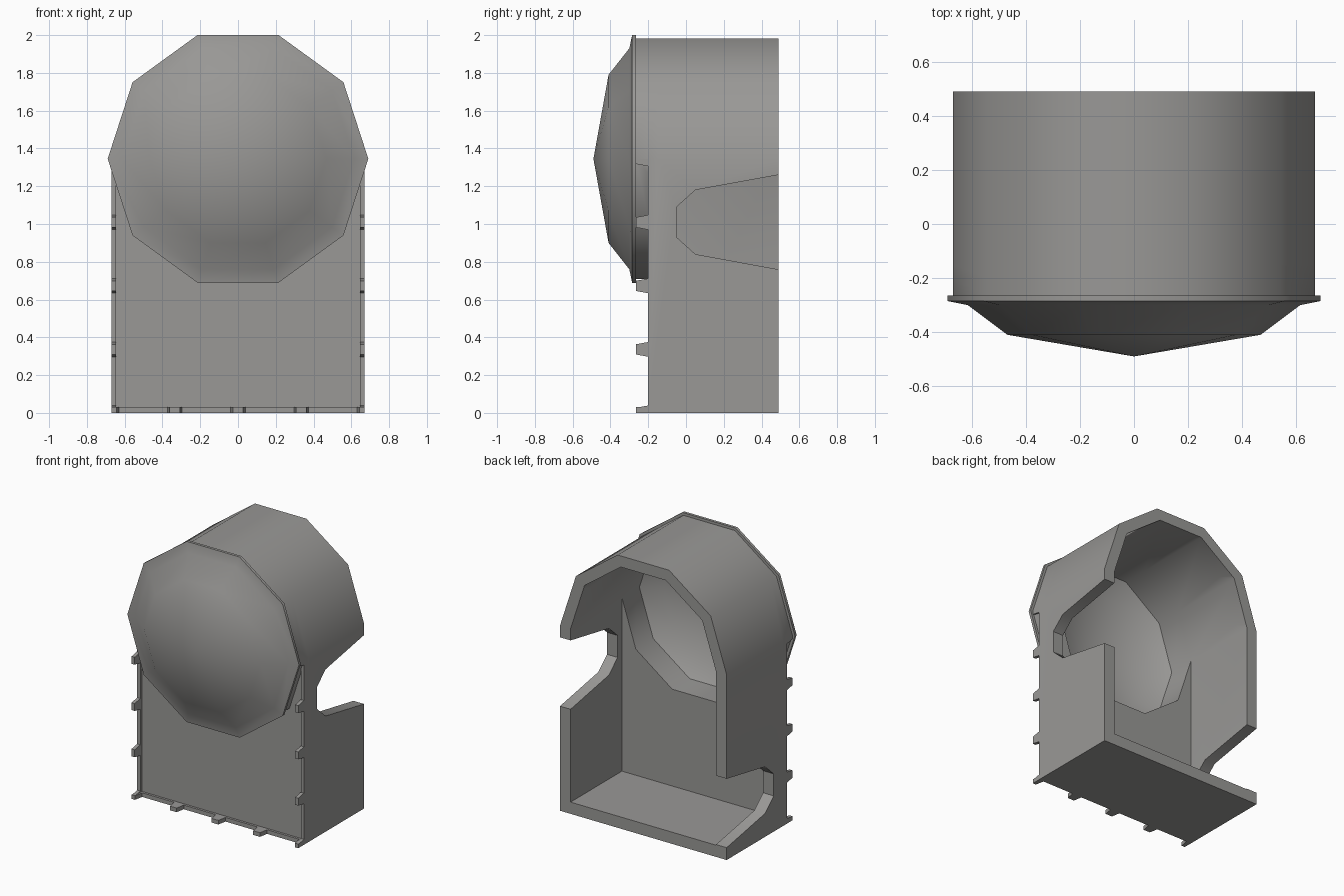
import bpy, bmesh, math

if "Cube" in bpy.data.objects:
    bpy.data.objects.remove(bpy.data.objects["Cube"])

CZ = 1.345            # height of the arch centre
FRONT, BACK = -0.265, 0.49
WALL = 0.085
R = 0.67

grey = bpy.data.materials.new("warm grey")
grey.diffuse_color = (0.32, 0.315, 0.305, 1)
grey.use_nodes = True
grey.node_tree.nodes["Principled BSDF"].inputs["Base Color"].default_value = grey.diffuse_color


def finish(name, bm):
    bmesh.ops.remove_doubles(bm, verts=bm.verts, dist=1e-5)
    bmesh.ops.recalc_face_normals(bm, faces=bm.faces)
    mesh = bpy.data.meshes.new(name)
    bm.to_mesh(mesh)
    bm.free()
    mesh.materials.append(grey)
    ob = bpy.data.objects.new(name, mesh)
    bpy.context.collection.objects.link(ob)
    return ob


def prism(name, points, vec):
    """Extrude a planar 3D outline along vec."""
    bm = bmesh.new()
    face = bm.faces.new([bm.verts.new(p) for p in points])
    res = bmesh.ops.extrude_face_region(bm, geom=[face], use_keep_orig=True)
    bmesh.ops.translate(bm, vec=vec, verts=[v for v in res["geom"] if isinstance(v, bmesh.types.BMVert)])
    return finish(name, bm)


def decagon(r, n=10):
    return [(r * math.cos(math.pi * i / 5), CZ + r * math.sin(math.pi * i / 5)) for i in range(n)]


def arch(r, bottom):
    return decagon(r, 6) + [(-r, bottom), (r, bottom)]


def slab(name, outline, y0, y1):
    return prism(name, [(x, y0, z) for x, z in outline], (0, y1 - y0, 0))


def boolean(target, tool, op="DIFFERENCE"):
    mod = target.modifiers.new("bool", "BOOLEAN")
    mod.operation, mod.object, mod.solver = op, tool, "EXACT"
    bpy.context.view_layer.objects.active = target
    bpy.ops.object.modifier_apply(modifier=mod.name)
    bpy.data.objects.remove(tool, do_unlink=True)


def smooth(ob):
    bpy.ops.object.select_all(action="DESELECT")
    ob.select_set(True)
    bpy.context.view_layer.objects.active = ob
    bpy.ops.object.shade_smooth_by_angle(angle=math.radians(40))


# Housing: arched box, recessed front panel, collar behind the lens, open back
housing = slab("housing", arch(R, 0), -0.2, BACK)
lip = R - 0.025
boolean(housing, slab("recess", [(-lip, 0.03), (lip, 0.03), (lip, CZ), (-lip, CZ)], -0.3, -0.183))
boolean(housing, slab("collar", decagon(R), FRONT, -0.15), "UNION")
boolean(housing, slab("cavity", arch(R - WALL, WALL), -0.1, 0.6))
boolean(housing, slab("lens_hole", decagon(R - WALL), -0.4, 0.55))

# Cable notches: high on the right wall, low on the left wall
for x, zc in ((0.55, 1.01), (-0.75, 0.34)):
    half = [(0.50, 0.252), (0.05, 0.17), (-0.05, 0.08)]
    outline = half + [(y, -h) for y, h in reversed(half)]
    boolean(housing, prism("notch", [(x, y, zc + h) for y, h in outline], (0.2, 0, 0)))
smooth(housing)

# Tapered locking tabs along the side and bottom edges
def tab_outline(c, lo, hi):
    pts = [(c - 0.04, -0.195), (c - 0.027, FRONT), (c + 0.027, FRONT), (c + 0.04, -0.195)]
    return [(min(max(a, lo), hi), y) for a, y in pts]

for i in range(5):
    for x in (-R, lip):
        prism("side_tab", [(x, y, z) for z, y in tab_outline(i * CZ / 4, 0, CZ)], (0.025, 0, 0))
    prism("bottom_tab", [(x, y, 0) for x, y in tab_outline((i - 2) * R / 2, -R, R)], (0, 0, 0.03))

# Domed lens with rim, ten sided
profile = [(0, -0.478), (0.46, -0.398), (0.585, -0.30), (0.585, FRONT), (0.69, FRONT),
           (0.69, -0.285), (0.615, -0.30), (0.468, -0.41), (0, -0.49)]
bm = bmesh.new()
rings = [[bm.verts.new((x, y, z)) for x, z in decagon(r)] if r else [bm.verts.new((0, y, CZ))] * 10
         for r, y in profile]
for a, b in zip(rings, rings[1:]):
    for i in range(10):
        j = (i + 1) % 10
        bm.faces.new(list(dict.fromkeys([a[i], a[j], b[j], b[i]])))
smooth(finish("lens", bm))
